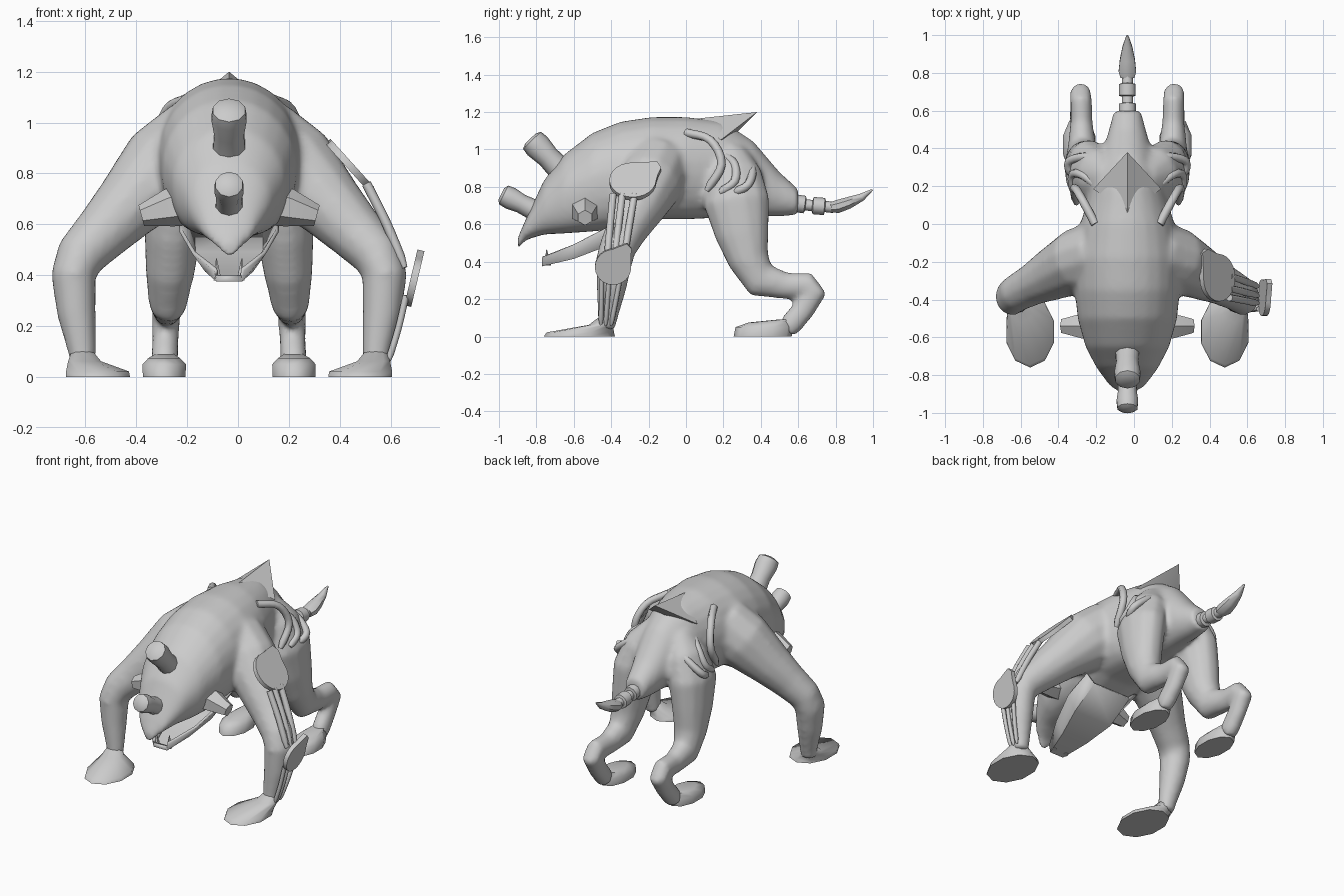
import bpy, bmesh, math
from mathutils import Vector

if "Cube" in bpy.data.objects:
    bpy.data.objects.remove(bpy.data.objects["Cube"], do_unlink=True)

CX = -0.035  # symmetry plane of the creature
X, Y, Z = Vector((1, 0, 0)), Vector((0, 1, 0)), Vector((0, 0, 1))

grey = bpy.data.materials.new("plain_grey")
grey.use_nodes = True
COLOUR = (0.6, 0.6, 0.6, 1)
grey.diffuse_color = COLOUR
grey.node_tree.nodes["Principled BSDF"].inputs["Base Color"].default_value = COLOUR


def finish(name, bm, angle=40, side=1):
    for v in bm.verts:
        v.co.x = CX + side * v.co.x
    bmesh.ops.recalc_face_normals(bm, faces=bm.faces)
    mesh = bpy.data.meshes.new(name)
    bm.to_mesh(mesh)
    bm.free()
    mesh.materials.append(grey)
    obj = bpy.data.objects.new(name, mesh)
    bpy.context.collection.objects.link(obj)
    bpy.ops.object.select_all(action='DESELECT')
    obj.select_set(True)
    bpy.context.view_layer.objects.active = obj
    bpy.ops.object.shade_smooth_by_angle(angle=math.radians(angle))
    return obj


def loft(name, rings, sides, angle=40, side=1):
    """Skin a row of ellipses (centre, u radius, v radius, belly); belly under 1 squares the -v half."""
    bm = bmesh.new()
    rows = []
    for c, u, v, belly in rings:
        row = []
        for i in range(sides):
            a = math.tau * (i + 0.5) / sides
            ca, sa = math.cos(a), math.sin(a)
            if sa < 0:
                ca = math.copysign(abs(ca) ** belly, ca)
            row.append(bm.verts.new(c + u * ca + v * sa))
        rows.append(row)
    for r, s in zip(rows, rows[1:]):
        for i in range(sides):
            j = (i + 1) % sides
            bm.faces.new((r[i], r[j], s[j], s[i]))
    bm.faces.new(rows[0])
    bm.faces.new(rows[-1])
    return finish(name, bm, angle, side)


def limb(name, path, ref, sides=10, angle=40, side=1):
    """Loft along points (x, y, z, radius along ref, other radius)."""
    pts = [Vector(p[:3]) for p in path]
    rings = []
    for i, p in enumerate(path):
        t = (pts[min(i + 1, len(pts) - 1)] - pts[max(i - 1, 0)]).normalized()
        u = (ref - t * ref.dot(t)).normalized()
        rings.append((pts[i], u * p[3], t.cross(u) * p[-1], 1))
    return loft(name, rings, sides, angle, side)


def foot(name, layers, side):
    """Stack of flat ovals: x, y, z, half width, half length."""
    loft(name, [(Vector((x, y, z)), X * w, Y * h, 1) for x, y, z, w, h in layers], 10, 60, side)


def tube(name, points, radius, side=1):
    """Bent round tube through a few points, with a narrowed end."""
    pts = [Vector(p) for p in points]
    ext = [2 * pts[0] - pts[1]] + pts + [2 * pts[-1] - pts[-2]]
    path = []
    for a, b, c, d in zip(ext, ext[1:], ext[2:], ext[3:]):
        for k in range(4):
            t = k / 4
            q = 0.5 * (2 * b + (c - a) * t + (2*a - 5*b + 4*c - d) * t**2 + (3*b - a - 3*c + d) * t**3)
            path.append((*q, radius))
    path.append((*pts[-1], radius * 0.6))
    return limb(name, path, Y.lerp(X, 0.3), 8, 50, side)


# Body and upper head: y, top, bottom, half width, squareness of the underside
profile = [(-.9, .53, .465, .03, 1), (-.86, .62, .515, .095, .8), (-.76, .835, .545, .165, .55),
           (-.65, .975, .55, .222, .5), (-.5, 1.09, .56, .264, .5), (-.35, 1.15, .575, .279, .55),
           (-.18, 1.175, .625, .28, .65), (0, 1.175, .625, .25, .7), (.2, 1.15, .635, .19, .8),
           (.36, 1.045, .64, .138, 1), (.5, .88, .64, .098, 1), (.6, .79, .65, .072, 1)]
flesh = [loft("body", [(Vector((0, y, (a + b) / 2)), X * w, Z * ((a - b) / 2), q)
                       for y, a, b, w, q in profile], 24, 50)]

# Lower jaw tray: y, rim height, floor height, rim half width, floor half width
bm = bmesh.new()
rows = []
for y, rim, floor, wr, wf in [(-.77, .42, .375, .06, .05), (-.6, .485, .415, .145, .095),
                              (-.43, .57, .48, .195, .14), (-.25, .64, .59, .2, .14)]:
    rows.append([bm.verts.new(p) for p in
                 ((-wr, y, rim), (-wf, y, floor), (wf, y, floor), (wr, y, rim))])
for r, s in zip(rows, rows[1:]):
    for i in range(3):
        bm.faces.new((r[i], r[i + 1], s[i + 1], s[i]))
bm.faces.new((rows[0][1], rows[0][2],
              bm.verts.new((.055, -.768, .4)), bm.verts.new((-.055, -.768, .4))))
jaw = finish("lower_jaw", bm, 30)
shell = jaw.modifiers.new("thickness", 'SOLIDIFY')
shell.thickness = 0.015

# Blunt horns on the crown and snout
for name, base, tip, r in [("crown_horn", (0, -.66, .88), (0, -.815, 1.04), .072),
                           ("snout_horn", (0, -.80, .67), (0, -.965, .752), .06)]:
    a, b = Vector(base), Vector(tip)
    n = (b - a).normalized()
    limb(name, [(*a, r * .95), (*(a.lerp(b, .5)), r * .85), (*(b - n * .03), r),
                (*(b + n * .012), r * .92), (*(b + n * .025), r * .55)], X, 10, 48)

# Pointed fin on the back
bm = bmesh.new()
apex, crest, left, under, right = [bm.verts.new(p) for p in (
    (0, .38, 1.2), (0, .06, 1.165), (.18, .185, 1.05), (0, .25, 1.07), (-.18, .185, 1.05))]
for a, b in ((crest, left), (left, under), (under, right), (right, crest)):
    bm.faces.new((apex, a, b))
finish("back_fin", bm, 48)

# Tail: stepped joints and a claw
limb("tail_joints", [(0, .57, .715, .047), (0, .635, .705, .047), (0, .64, .704, .03),
                     (0, .675, .7, .03), (0, .68, .7, .046), (0, .74, .695, .046),
                     (0, .745, .695, .03), (0, .79, .69, .03)], X, 10, 48)
limb("tail_claw", [(0, .775, .69, .04, .03), (0, .81, .695, .05, .038), (0, .87, .715, .043, .034),
                   (0, .94, .745, .027, .022), (0, .997, .785, .006, .005)], X, 8, 50)

for side, word in ((1, "left"), (-1, "right")):
    # Front leg and foot
    flesh.append(limb(word + "_front_leg", [
        (.13, -.15, .91, .18, .19), (.257, -.195, .815, .175, .187), (.395, -.265, .675, .142, .14),
        (.5, -.32, .565, .112, .115), (.585, -.365, .475, .1, .1), (.612, -.385, .4, .1, .09),
        (.6, -.4, .25, .08, .078), (.577, -.42, .09, .053, .055), (.575, -.425, .04, .05, .05)],
        Y, 12, side=side))
    foot(word + "_front_foot", [(.515, -.57, 0, .132, .19), (.517, -.565, .022, .13, .18),
                                (.568, -.455, .062, .068, .065), (.577, -.425, .1, .045, .045)], side)

    # Hind leg and foot
    flesh.append(limb(word + "_hind_leg", [
        (.09, .23, .99, .07, .09), (.15, .255, .87, .12, .15), (.205, .27, .72, .128, .18),
        (.222, .3, .55, .113, .148), (.232, .335, .41, .098, .113), (.24, .4, .3, .078, .1),
        (.243, .54, .27, .06, .072), (.245, .66, .275, .058, .067), (.247, .69, .245, .058, .067),
        (.25, .625, .14, .053, .063), (.253, .565, .07, .055, .063), (.255, .535, .03, .05, .05)],
        X, 12, side=side))
    foot(word + "_hind_foot", [(.255, .41, 0, .088, .155), (.255, .42, .05, .09, .155),
                               (.255, .45, .075, .065, .115), (.253, .53, .09, .04, .045)], side)

    # Cheek stub
    limb(word + "_cheek_stub", [(.17, -.54, .68, .085), (.235, -.54, .665, .075),
                                (.345, -.54, .635, .042)], Y, 6, 25, side)

    # Hip tubes
    for n, pts in enumerate([[(.17, .0, 1.09), (.24, .13, 1.05), (.28, .19, .92), (.27, .11, .78)],
                             [(.16, .2, .97), (.24, .26, .92), (.29, .26, .83), (.29, .18, .77)],
                             [(.14, .34, .93), (.23, .355, .88), (.31, .33, .81), (.3, .26, .77)]]):
        tube(f"{word}_hip_tube_{n + 1}", pts, .023, side)

    # Small lower tooth
    limb(word + "_tooth", [(.045, -.74, .38, .018), (.05, -.745, .465, .002)], X, 6, 30, side)

# Merge body and legs into one softly blended skin
bpy.ops.object.select_all(action='DESELECT')
for part in flesh:
    part.select_set(True)
bpy.context.view_layer.objects.active = flesh[0]
bpy.ops.object.join()
skin = flesh[0].modifiers.new("merge", 'REMESH')
skin.mode = 'VOXEL'
skin.voxel_size = 0.016
skin.use_smooth_shade = True
soften = flesh[0].modifiers.new("soften", 'SMOOTH')
soften.factor = 0.5
soften.iterations = 10


def plate(name, centre, along, radius, lobe, lobe_angle):
    """Flat disc with one drawn-out lobe, lying along the outside of the leg."""
    along = Vector(along).normalized()
    normal = Y.cross(along)
    bm = bmesh.new()
    ring = []
    for i in range(24):
        a = math.tau * i / 24
        r = radius + lobe * math.exp(-((a - lobe_angle) / .35) ** 2)
        ring.append(bm.verts.new(Vector(centre) + Y * r * math.cos(a) + along * r * math.sin(a)))
    face = bm.faces.new(ring)
    new = bmesh.ops.extrude_face_region(bm, geom=[face])["geom"]
    for v in new:
        if isinstance(v, bmesh.types.BMVert):
            v.co -= normal * .028
    finish(name, bm, 35)


# Plates and rods on the left front leg only
plate("upper_leg_plate", (.487, -.285, .838), (-.67, 0, .74), .125, .065, .7)
plate("lower_leg_plate", (.738, -.39, .37), (.23, 0, .97), .097, .055, .95)
for n, (top, low, mid, end) in enumerate([(-.39, -.42, -.45, -.455), (-.34, -.38, -.41, -.43),
                                          (-.275, -.33, -.35, -.40)]):
    tube(f"upper_rod_{n + 1}", [(.54, top, .76), (.62, (top + low) / 2, .6), (.69, low, .43)], .019)
    tube(f"lower_rod_{n + 1}", [(.695, mid, .32), (.665, (mid + end) / 2, .19), (.625, end, .06)], .013)
